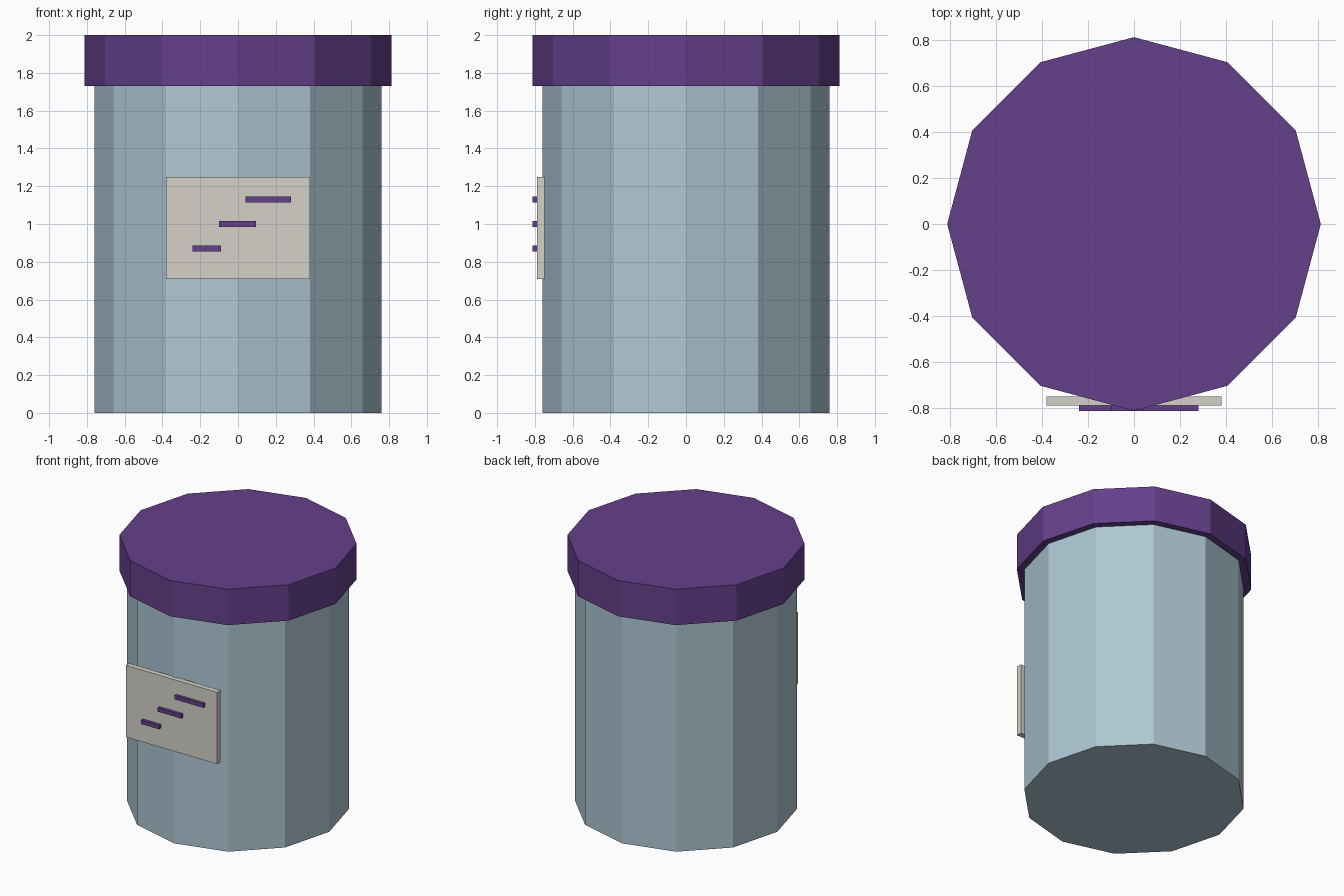
import bpy
from math import pi

if "Cube" in bpy.data.objects:
    bpy.data.objects.remove(bpy.data.objects["Cube"])


def material(name, color):
    m = bpy.data.materials.new(name)
    m.diffuse_color = (*color, 1)
    m.use_nodes = True
    m.node_tree.nodes["Principled BSDF"].inputs["Base Color"].default_value = m.diffuse_color
    return m


def drum(name, radius, z0, z1, mat):
    # twelve-sided, with corners on the x and y axes
    bpy.ops.mesh.primitive_cylinder_add(vertices=12, radius=radius, depth=z1 - z0,
                                        location=(0, 0, (z0 + z1) / 2))
    ob = bpy.context.object
    ob.name = name
    ob.data.materials.append(mat)


def box(name, x, y, z, mat):
    bpy.ops.mesh.primitive_cube_add(size=1, location=[(a + b) / 2 for a, b in (x, y, z)])
    ob = bpy.context.object
    ob.name = name
    ob.scale = [b - a for a, b in (x, y, z)]
    bpy.ops.object.transform_apply(location=False, rotation=False, scale=True)
    ob.data.materials.append(mat)


blue = material("pale_blue", (0.42, 0.57, 0.65))
purple = material("purple", (0.13, 0.05, 0.26))
cream = material("cream", (0.66, 0.64, 0.58))

# Jar body and overhanging lid
drum("jar_body", 0.76, 0, 1.73, blue)
drum("lid", 0.812, 1.73, 2.0, purple)

# Label plate on the front
box("label_plate", (-0.38, 0.38), (-0.79, -0.749), (0.71, 1.25), cream)

# Raised stripes stepping up to the right
stripes = [(-0.24, -0.09, 0.87), (-0.10, 0.095, 1.0), (0.04, 0.28, 1.13)]
for i, (x0, x1, z) in enumerate(stripes, 1):
    box(f"label_stripe_{i}", (x0, x1), (-0.812, -0.787), (z - 0.015, z + 0.015), purple)
